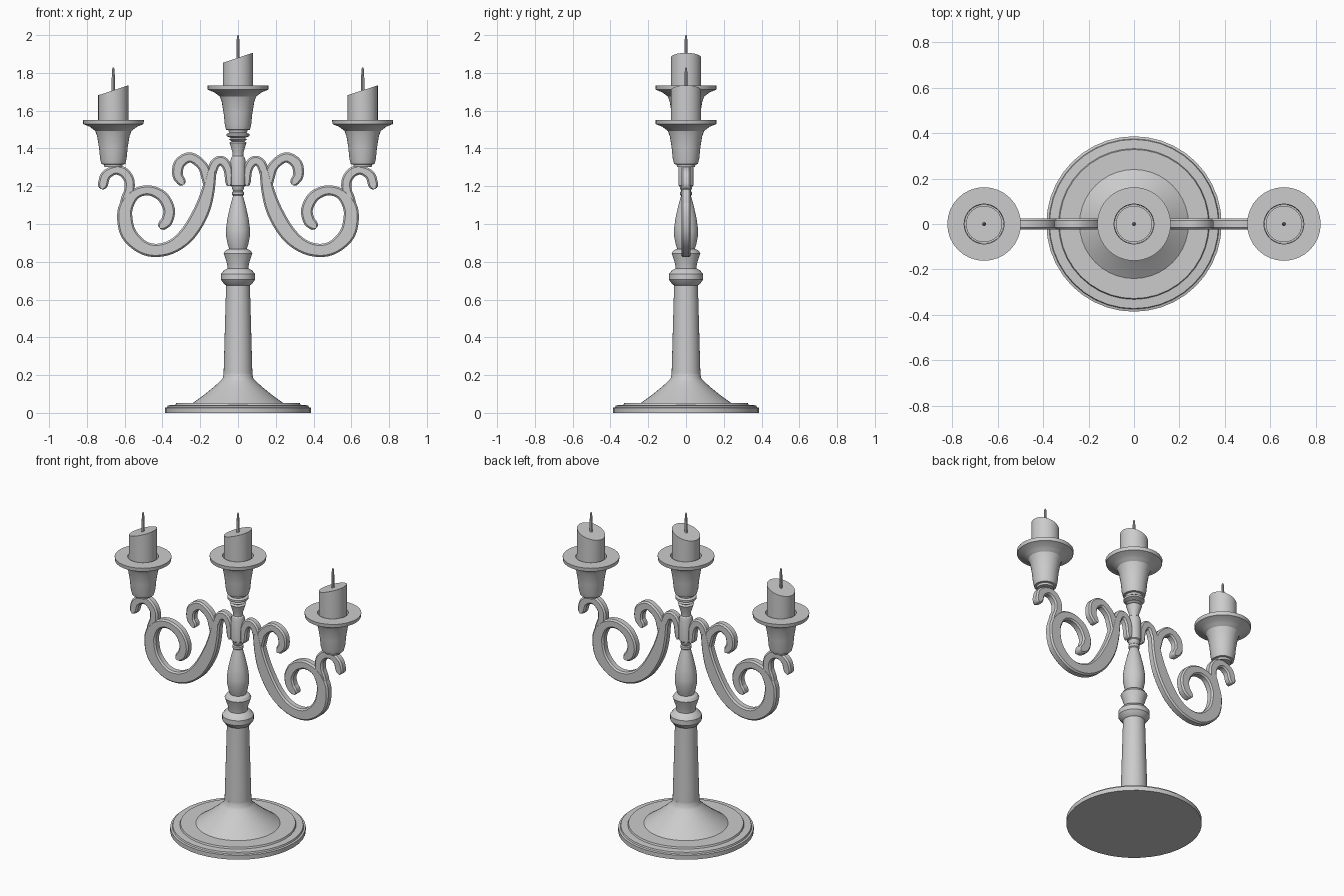
import bpy, bmesh, math
from mathutils import Vector

if "Cube" in bpy.data.objects:
    bpy.data.objects.remove(bpy.data.objects["Cube"])


def finish(name, bm, angle=30):
    bmesh.ops.recalc_face_normals(bm, faces=bm.faces)
    me = bpy.data.meshes.new(name)
    bm.to_mesh(me)
    bm.free()
    ob = bpy.data.objects.new(name, me)
    bpy.context.collection.objects.link(ob)
    bpy.ops.object.select_all(action='DESELECT')
    ob.select_set(True)
    bpy.context.view_layer.objects.active = ob
    bpy.ops.object.shade_smooth_by_angle(angle=math.radians(angle))
    return ob


def skin(bm, rings):
    # bridge consecutive vertex rings and cap both ends
    for a, b in zip(rings, rings[1:]):
        n = len(a)
        for i in range(n):
            bm.faces.new((a[i], a[(i + 1) % n], b[(i + 1) % n], b[i]))
    bm.faces.new(rings[0])
    bm.faces.new(rings[-1])


def lathe(name, profile, x0=0, z0=0, n=32, slope=0):
    # profile of (radius, z); slope tilts the last ring along x
    bm = bmesh.new()
    rings = []
    for k, (r, z) in enumerate(profile):
        s = slope if k == len(profile) - 1 else 0
        ring = []
        for i in range(n):
            a = 2 * math.pi * i / n
            x, y = r * math.cos(a), r * math.sin(a)
            ring.append(bm.verts.new((x + x0, y, z + z0 + s * x)))
        rings.append(ring)
    skin(bm, rings)
    return finish(name, bm)


def spline(p0, p1, p2, p3, t):
    return 0.5 * (2 * p1 + (p2 - p0) * t + (2 * p0 - 5 * p1 + 4 * p2 - p3) * t * t
                  + (3 * p1 - p0 - 3 * p2 + p3) * t ** 3)


def scroll(name, points, side, t, steps=4, c=0.009):
    # chamfered ribbon following (x, z, half width) points in the xz plane
    p = [Vector(q) for q in points]
    p = [2 * p[0] - p[1]] + p + [2 * p[-1] - p[-2]]
    path = [spline(*p[i:i + 4], k / steps) for i in range(len(p) - 3) for k in range(steps)]
    path.append(p[-2])
    # rounded tip
    d = (path[-1] - path[-2]).xy.normalized()
    w = path[-1].z
    for a in (35, 60, 78):
        a = math.radians(a)
        e = p[-2].xy + d * w * math.sin(a)
        path.append(Vector((e.x, e.y, w * math.cos(a))))
    bm = bmesh.new()
    rings = []
    for i, q in enumerate(path):
        d = (path[min(i + 1, len(path) - 1)] - path[max(i - 1, 0)]).xy.normalized()
        nx, nz, w = -d.y, d.x, q.z
        u = max(w - c, w * 0.4)
        sec = [(u, t), (w, t - c), (w, c - t), (u, -t), (-u, -t), (-w, c - t), (-w, t - c), (-u, t)]
        rings.append([bm.verts.new((side * (q.x + nx * s), y, q.y + nz * s)) for s, y in sec])
    skin(bm, rings)
    return finish(name, bm)


# stepped base and turned stem
lathe("base", [(.386, 0), (.386, .027), (.375, .03), (.372, .04), (.332, .042), (.328, .052),
               (.24, .052), (.18, .095), (.125, .14), (.09, .172), (.08, .185), (.076, .21)], n=40)
lathe("column", [(.077, .18), (.063, .675), (.072, .68), (.09, .705), (.09, .735), (.074, .755),
                 (.055, .765), (.058, .79), (.076, .845), (.066, .86), (.045, .87)])
lathe("vase_stem", [(.045, .862), (.054, .89), (.063, .935), (.064, .97), (.056, 1.03), (.04, 1.1),
                    (.026, 1.15), (.031, 1.155), (.031, 1.17), (.025, 1.175), (.031, 1.185),
                    (.034, 1.2), (.04, 1.205), (.04, 1.335), (.034, 1.355), (.028, 1.36),
                    (.029, 1.38), (.045, 1.43), (.034, 1.438), (.048, 1.447), (.036, 1.455),
                    (.06, 1.465), (.06, 1.477), (.04, 1.485), (.045, 1.505)])

# scroll arms
main = [(.14, 1.28, .026), (.16, 1.17, .035), (.195, 1.065, .042), (.26, .955, .042),
        (.34, .885, .037), (.43, .86, .035), (.51, .88, .037), (.58, .95, .042),
        (.60, 1.045, .04), (.585, 1.11, .036), (.54, 1.162, .028), (.47, 1.178, .027),
        (.40, 1.145, .03), (.365, 1.077, .031), (.375, 1.02, .031), (.395, .997, .028)]
hook = [(.615, 1.06, .02), (.59, 1.13, .03), (.575, 1.18, .027), (.577, 1.235, .027),
        (.61, 1.277, .027), (.655, 1.284, .024), (.70, 1.257, .027), (.715, 1.21, .027)]
curl = [(.15, 1.17, .026), (.163, 1.245, .03), (.19, 1.31, .027), (.253, 1.353, .027),
        (.31, 1.32, .03), (.32, 1.26, .028), (.302, 1.228, .025)]
bump = [(.148, 1.21, .02), (.137, 1.28, .026), (.116, 1.326, .026), (.08, 1.332, .026),
        (.053, 1.29, .024), (.047, 1.22, .02)]
for side, label in ((-1, "left"), (1, "right")):
    scroll(label + "_arm_main_scroll", main, side, .025)
    scroll(label + "_arm_outer_hook", hook, side, .024)
    scroll(label + "_arm_upper_curl", curl, side, .0245)
    scroll(label + "_arm_inner_bump", bump, side, .0235)

# candle cups with drip plates, slanted candles and wicks
cup = [(.048, -.012), (.05, 0), (.063, .002), (.07, .03), (.076, .09), (.086, .15), (.096, .178),
       (.112, .19), (.125, .2), (.16, .214), (.162, .236), (.088, .236), (.086, .18)]
for label, x, z in (("left", -.66, 1.315), ("middle", 0, 1.497), ("right", .66, 1.315)):
    lathe(label + "_candle_cup", cup, x, z)
    lathe(label + "_candle", [(.08, .17), (.08, .383)], x, z, slope=.33)
    lathe(label + "_wick", [(.009, .37), (.009, .44), (.006, .495), (.003, .503)], x, z, n=8)
    if x:
        # wicks on the arms stand slightly taller
        for suffix in ("_candle", "_wick"):
            bpy.data.objects[label + suffix].location.z = .01
